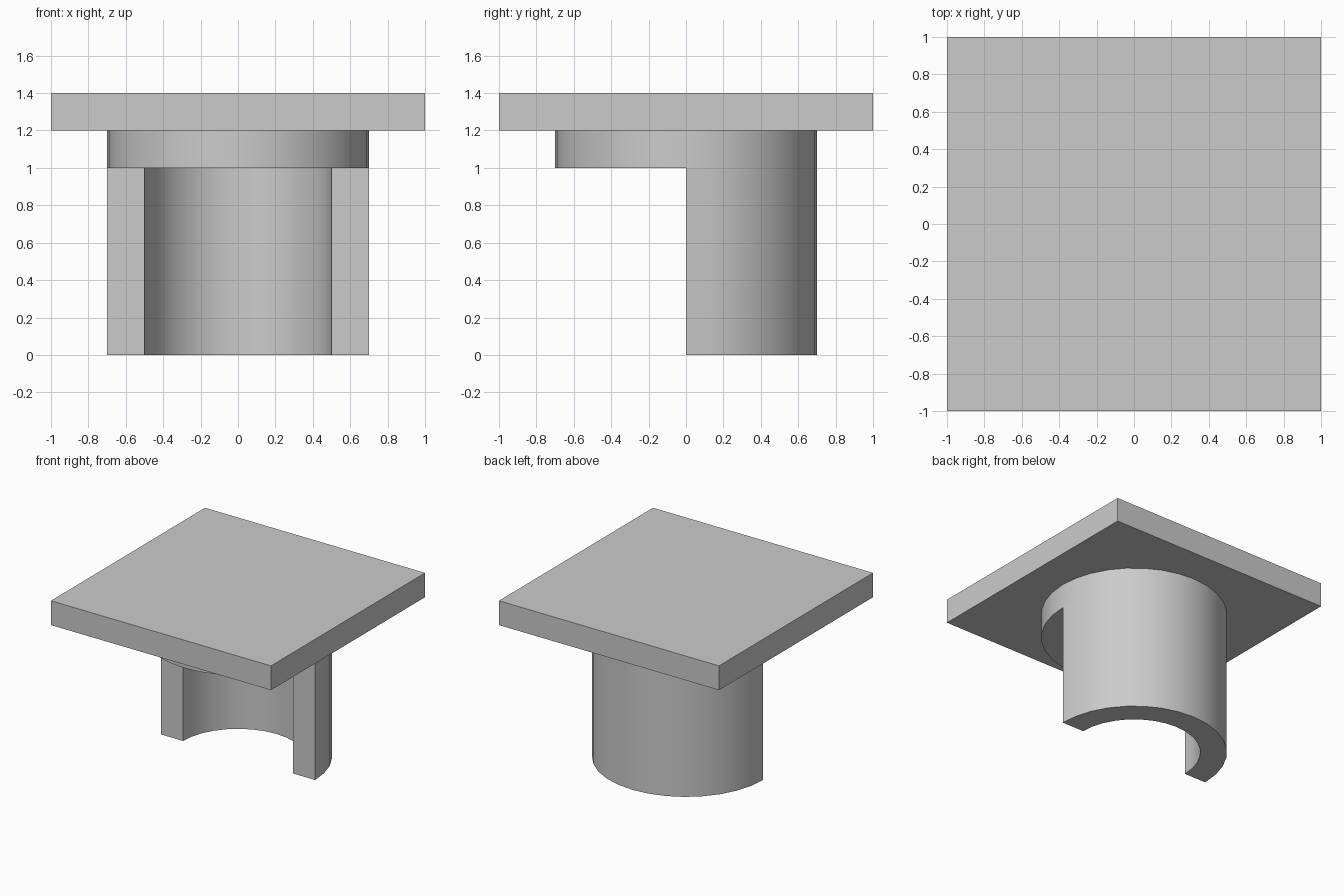
import bpy
import bmesh
import math

cube = bpy.data.objects.get("Cube")
if cube:
    bpy.data.objects.remove(cube, do_unlink=True)

grey = bpy.data.materials.new("plain grey")
grey.use_nodes = True
colour = (0.6, 0.6, 0.6, 1)
grey.diffuse_color = colour
grey.node_tree.nodes["Principled BSDF"].inputs["Base Color"].default_value = colour

OUTER, INNER, STEPS = 0.7, 0.5, 32


def arc(radius, start, end, steps):
    """Points along a circular arc, both ends included."""
    angles = [start + (end - start) * i / steps for i in range(steps + 1)]
    return [(radius * math.cos(a), radius * math.sin(a)) for a in angles]


def extrude_outline(name, outline, bottom, top, smooth=True):
    """Solid prism made from a closed counter-clockwise outline."""
    bm = bmesh.new()
    base = bm.faces.new([bm.verts.new((x, y, bottom)) for x, y in outline])
    result = bmesh.ops.extrude_face_region(bm, geom=[base], use_keep_orig=True)
    raised = [v for v in result["geom"] if isinstance(v, bmesh.types.BMVert)]
    bmesh.ops.translate(bm, verts=raised, vec=(0, 0, top - bottom))
    bmesh.ops.recalc_face_normals(bm, faces=bm.faces)
    mesh = bpy.data.meshes.new(name)
    bm.to_mesh(mesh)
    bm.free()
    mesh.materials.append(grey)
    obj = bpy.data.objects.new(name, mesh)
    bpy.context.collection.objects.link(obj)
    if smooth:
        bpy.ops.object.select_all(action="DESELECT")
        obj.select_set(True)
        bpy.context.view_layer.objects.active = obj
        bpy.ops.object.shade_smooth_by_angle(angle=math.radians(30))
    return obj


# Square top plate
square = [(-1, -1), (1, -1), (1, 1), (-1, 1)]
extrude_outline("top_plate", square, 1.2, 1.4, smooth=False)

# Round collar under the plate
circle = arc(OUTER, 0, 2 * math.pi, STEPS)[:-1]
extrude_outline("collar", circle, 1.0, 1.2)

# Half tube, open towards the front
half_ring = arc(OUTER, 0, math.pi, STEPS // 2) + arc(INNER, math.pi, 0, STEPS // 2)
extrude_outline("half_tube", half_ring, 0, 1.0)
